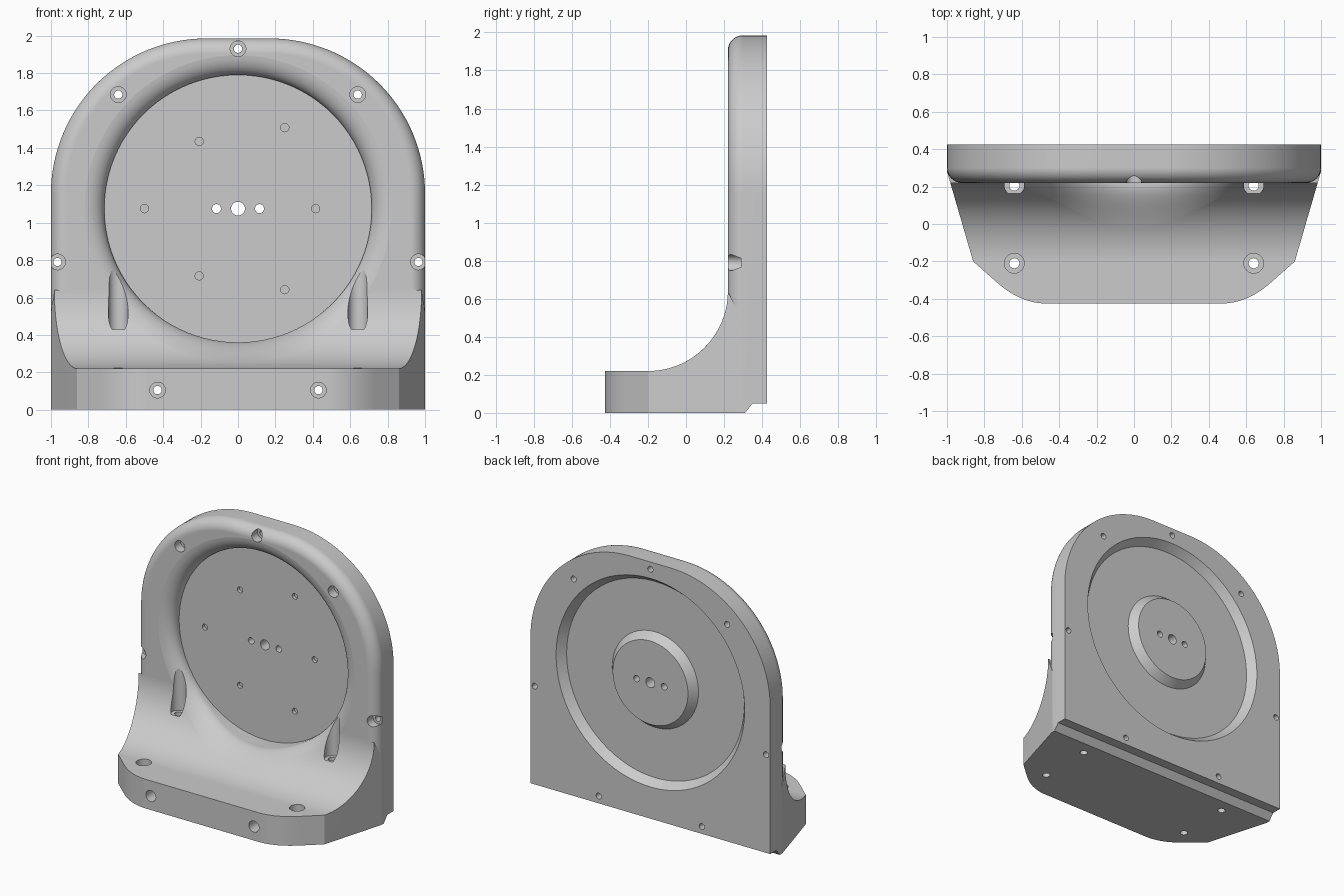
import bpy, bmesh
from math import sin, cos, pi, sqrt, radians

cube = bpy.data.objects.get("Cube")
if cube:
    bpy.data.objects.remove(cube, do_unlink=True)

grey = bpy.data.materials.new("plain_grey")
grey.use_nodes = True
grey.diffuse_color = (0.6, 0.6, 0.6, 1)
grey.node_tree.nodes["Principled BSDF"].inputs["Base Color"].default_value = (0.6, 0.6, 0.6, 1)

FRONT, BACK, SWEEP = 0.22, 0.425, 0.42      # plate faces and size of the concave sweep
HUB_Z, DISH_R, RIM = 1.075, 0.715, 0.12


def loft(name, rings, closed=False):
    """Solid skinned through rings of equal length."""
    bm = bmesh.new()
    loops = [[bm.verts.new(p) for p in ring] for ring in rings]
    n = len(loops[0])
    pairs = list(zip(loops, loops[1:]))
    if closed:
        pairs.append((loops[-1], loops[0]))
    else:
        bm.faces.new(loops[0])
        bm.faces.new(loops[-1])
    for a, b in pairs:
        for i in range(n):
            j = (i + 1) % n
            bm.faces.new((a[i], a[j], b[j], b[i]))
    bmesh.ops.recalc_face_normals(bm, faces=bm.faces)
    mesh = bpy.data.meshes.new(name)
    bm.to_mesh(mesh)
    bm.free()
    mesh.materials.append(grey)
    obj = bpy.data.objects.new(name, mesh)
    bpy.context.collection.objects.link(obj)
    return obj


def combine(target, tool, operation='DIFFERENCE'):
    mod = target.modifiers.new("combine", 'BOOLEAN')
    mod.operation, mod.solver, mod.object = operation, 'EXACT', tool
    bpy.context.view_layer.objects.active = target
    bpy.ops.object.modifier_apply(modifier=mod.name)
    bpy.data.objects.remove(tool, do_unlink=True)


def circle_y(r, y, n=96):
    """Circle about the hub axis."""
    return [(r * cos(2 * pi * i / n), y, HUB_Z + r * sin(2 * pi * i / n)) for i in range(n)]


def drill(u, v, r, start, end, axis='Y', n=32):
    """Cut a round hole; (u, v) is (x, z) along Y or (x, y) along Z."""
    ring = [(u + r * cos(2 * pi * i / n), v + r * sin(2 * pi * i / n)) for i in range(n)]
    rings = [[(a, t, b) if axis == 'Y' else (a, b, t) for a, b in ring] for t in (start, end)]
    combine(body, loft("drill", rings))


def sweep_y(z):
    """Front surface of the plate and the sweep beneath it."""
    drop = min(max(FRONT + SWEEP - z, 0), SWEEP)
    return FRONT - SWEEP + sqrt(SWEEP ** 2 - drop ** 2)


# Upright arched plate with a rounded front edge
def arch(inset, y, n=32):
    half = [(0.17 + (0.83 - inset) * cos(pi / 2 * i / n),
             1.155 + (0.83 - inset) * sin(pi / 2 * i / n)) for i in range(n + 1)]
    half = [(1 - inset, 0.05)] + half
    return [(x, y, z) for x, z in half] + [(-x, y, z) for x, z in reversed(half)]


EDGE = 0.08
steps = [pi / 2 * i / 10 for i in range(11)]
rings = [arch(EDGE * (1 - sin(t)), FRONT + EDGE * (1 - cos(t))) for t in steps]
body = loft("mounting_bracket", rings + [arch(0, BACK)])

# Foot: side profile with concave sweep, trimmed to a tapered footprint
profile = [(-BACK, 0), (0.31, 0), (0.355, 0.055), (0.355, 0.48), (0.29, 0.5)]
for i in range(41):
    t = pi / 2 * i / 40
    profile.append((FRONT - SWEEP + SWEEP * cos(t), FRONT + SWEEP * (1 - sin(t))))
profile.append((-BACK, FRONT))
foot = loft("foot", [[(x, y, z) for y, z in profile] for x in (-1.2, 1.2)])

half = [(0.9995, 0.38), (0.9995, 0.28), (0.86, -0.2)]
for i in range(13):
    t = i / 12
    half.append(tuple((1 - t) ** 2 * a + 2 * t * (1 - t) * b + t * t * c
                      for a, b, c in zip((0.73, -0.315), (0.61, -0.42), (0.48, -0.425))))
outline = half + [(-x, y) for x, y in reversed(half)]
trim = loft("trim", [[(x, y, z) for x, y in outline] for z in (-0.1, 1)])
combine(foot, trim, 'INTERSECT')
combine(body, foot, 'UNION')

# Round dish in the front, its rim rolled over to follow the sweep
FLOOR = 0.32


def rim_ring(d, lift):
    return [(x, sweep_y(z) + lift, z) for x, _, z in circle_y(DISH_R + d, 0)]


rings = [circle_y(DISH_R, FLOOR)]
for i in range(12):
    t = radians(82) * i / 11
    rings.append(rim_ring(RIM * (1 - cos(t)), 0.09 * (1 - sin(t))))
rings += [rim_ring(RIM, -0.003), circle_y(DISH_R + RIM, -0.8)]
combine(body, loft("dish", rings))

# Ring-shaped recess in the back, leaving a central boss
ring_profile = [(0.79, 0.43), (0.74, 0.365), (0.36, 0.365), (0.31, 0.43)]
combine(body, loft("back_recess", [circle_y(r, y) for r, y in ring_profile], closed=True))

# Hub holes, and two sets of three blind holes in the dish floor
for x, r in ((0, 0.037), (-0.115, 0.024), (0.115, 0.024)):
    drill(x, HUB_Z, r, 0, 1)
for radius, first in ((0.5, 60), (0.415, 0)):
    for k in range(3):
        a = radians(first + 120 * k)
        drill(radius * cos(a), HUB_Z + radius * sin(a), 0.022, 0.1, 0.345)

# Counterbored screw holes through the plate and the foot front
for x, z, bore_end in ((0, 1.93, 0.29), (0.64, 1.685, 0.29), (0.965, 0.79, 0.29), (0.43, 0.105, -0.3)):
    for side in ((1, -1) if x else (1,)):
        drill(side * x, z, 0.042, -0.7, bore_end)
        drill(side * x, z, 0.022, -0.8, 0.8)

# Counterbored vertical screw holes; the rear pair leave slots in the sweep
for side in (1, -1):
    for y, seat, top in ((-0.21, 0.12, 0.5), (0.205, 0.43, 1.1)):
        drill(side * 0.64, y, 0.053, seat, top, 'Z')
        drill(side * 0.64, y, 0.027, -0.1, seat + 0.05, 'Z')

# Smooth shading with crisp edges
bpy.ops.object.select_all(action='DESELECT')
body.select_set(True)
bpy.context.view_layer.objects.active = body
bpy.ops.object.shade_smooth_by_angle(angle=radians(25))
weighted = body.modifiers.new("weighted_normals", 'WEIGHTED_NORMAL')
weighted.keep_sharp = True
